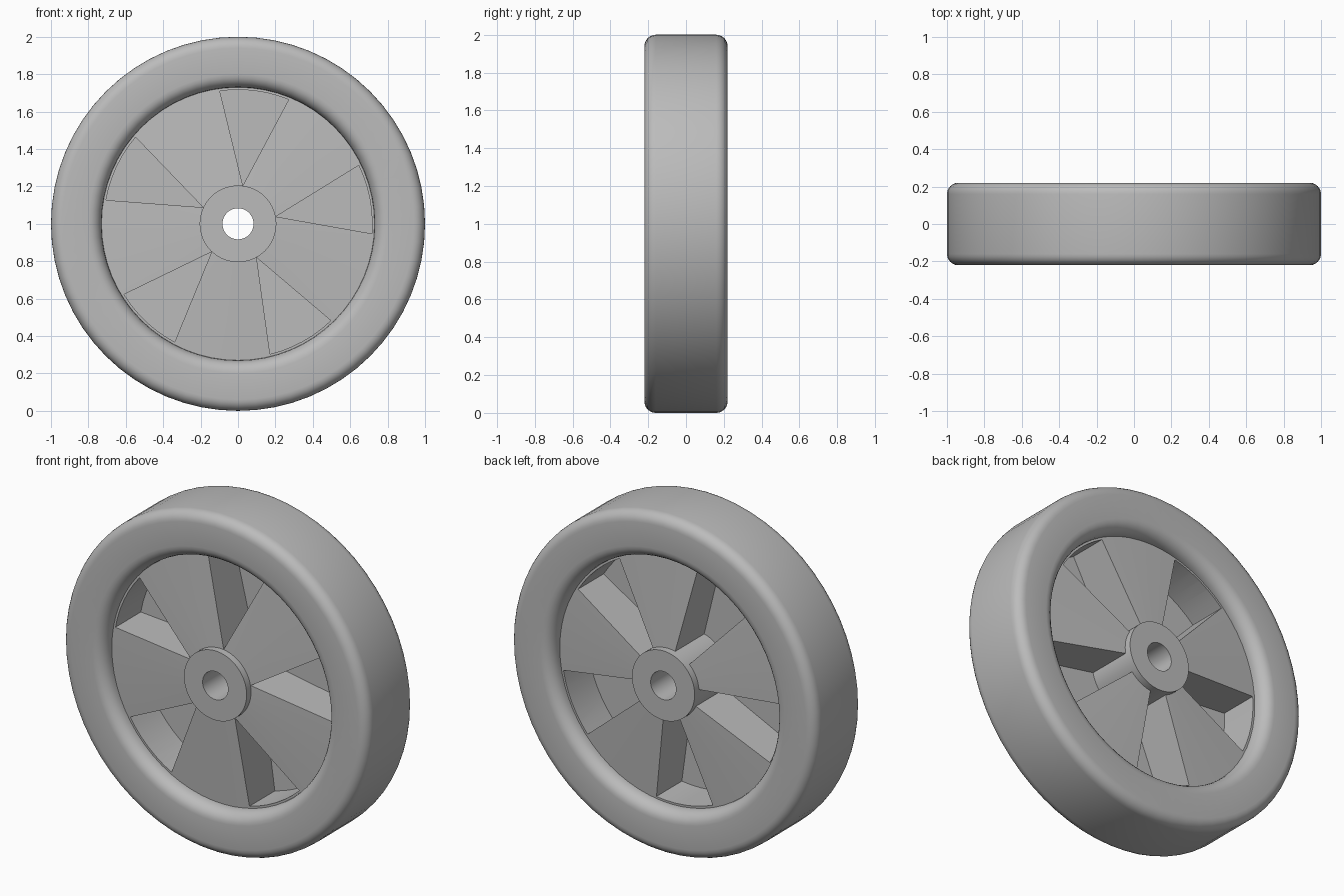
import bpy, bmesh
from math import sin, cos, radians, pi

if "Cube" in bpy.data.objects:
    bpy.data.objects.remove(bpy.data.objects["Cube"])

grey = bpy.data.materials.new("wheel grey")
grey.use_nodes = True
grey.diffuse_color = (0.5, 0.5, 0.5, 1)
grey.node_tree.nodes["Principled BSDF"].inputs["Base Color"].default_value = (0.5, 0.5, 0.5, 1)

CENTRE = 1.0
SEGMENTS = 64


def point(r, angle, y):
    return (r * cos(angle), y, CENTRE + r * sin(angle))


def finish(bm, name):
    bmesh.ops.recalc_face_normals(bm, faces=bm.faces)
    mesh = bpy.data.meshes.new(name)
    bm.to_mesh(mesh)
    bm.free()
    mesh.materials.append(grey)
    obj = bpy.data.objects.new(name, mesh)
    bpy.context.collection.objects.link(obj)
    return obj


def select(obj):
    bpy.ops.object.select_all(action='DESELECT')
    obj.select_set(True)
    bpy.context.view_layer.objects.active = obj


def smooth(obj):
    select(obj)
    bpy.ops.object.shade_smooth_by_angle(angle=radians(30))


def lathe(name, half):
    """Spin a closed (radius, depth) profile, mirrored front to back, about the axle."""
    profile = half + [(r, -y) for r, y in reversed(half)]
    bm = bmesh.new()
    rings = [[bm.verts.new(point(r, 2 * pi * i / SEGMENTS, y)) for r, y in profile]
             for i in range(SEGMENTS)]
    for i, ring in enumerate(rings):
        after = rings[(i + 1) % SEGMENTS]
        for j in range(len(profile)):
            k = (j + 1) % len(profile)
            bm.faces.new((ring[j], ring[k], after[k], after[j]))
    return finish(bm, name)


def arc(r, y, radius_r, radius_y, start, end, steps=6):
    angles = [radians(start + (end - start) * i / steps) for i in range(steps + 1)]
    return [(r + radius_r * cos(a), y + radius_y * sin(a)) for a in angles]


# Tyre with rounded shoulders and a deeper rounded inner lip
tyre = lathe("tyre", arc(0.94, 0.16, 0.06, 0.06, 0, 90) + arc(0.80, 0.145, 0.07, 0.075, 90, 180))
smooth(tyre)

# Hub with a through bore
hub = lathe("hub", [(0.205, 0.212), (0.083, 0.212)])
smooth(hub)

# Slightly conical web that carries the pockets
web = lathe("corrugated_web", [(0.75, 0.135), (0.19, 0.172)])


def pocket(bm, centre, inner, half_inner, y_open, y_floor):
    """Wedge-shaped prism used to hollow out the web."""
    outline = [(0.717, centre - 15 + 5 * i) for i in range(7)]
    if half_inner:
        outline += [(inner, centre + half_inner), (inner, centre - half_inner)]
    else:
        outline += [(inner, centre)]
    ends = [[bm.verts.new(point(r, radians(a), y)) for r, a in outline] for y in (y_open, y_floor)]
    for loop in ends:
        bm.faces.new(loop)
    for i in range(len(outline)):
        k = (i + 1) % len(outline)
        bm.faces.new((ends[0][i], ends[0][k], ends[1][k], ends[1][i]))


# Five pointed pockets in front, five radial pockets behind, staggered
bm = bmesh.new()
for n in range(5):
    pocket(bm, 10.8 + 72 * n, 0.206, 0, -0.3, 0.1)
    pocket(bm, 46.8 + 72 * n, 0.15, 15, 0.3, -0.1)
cutter = finish(bm, "pocket_cutter")
cutter.hide_render = True

cut = web.modifiers.new("pockets", 'BOOLEAN')
cut.operation = 'DIFFERENCE'
cut.solver = 'EXACT'
cut.object = cutter
select(web)
bpy.ops.object.modifier_apply(modifier=cut.name)
bpy.data.objects.remove(cutter)
smooth(web)
